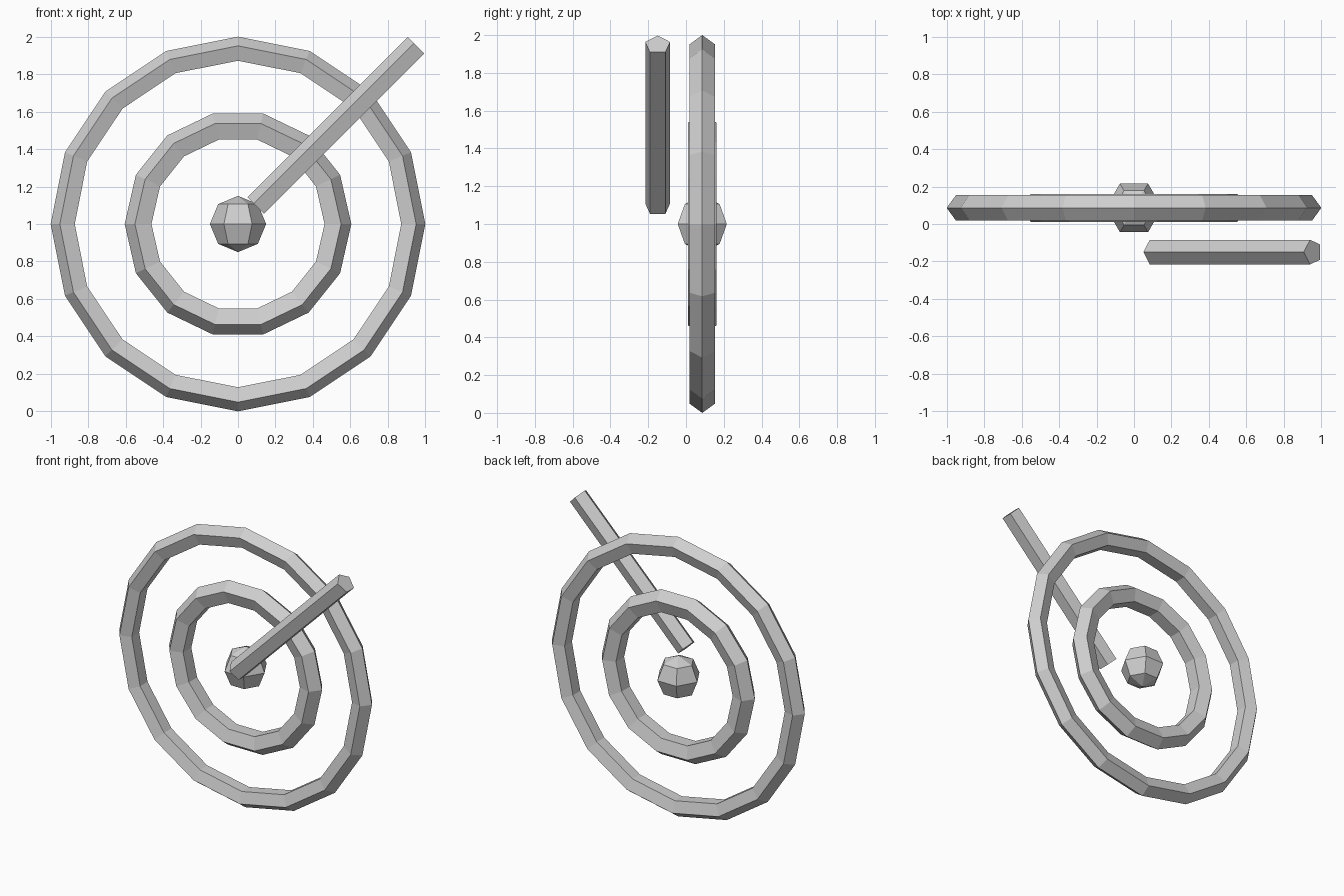
import bpy
from math import radians
from mathutils import Matrix, Vector

cube = bpy.data.objects.get("Cube")
if cube:
    bpy.data.objects.remove(cube, do_unlink=True)

# Single plain grey
grey = bpy.data.materials.new("light_grey")
grey.use_nodes = True
colour = (0.62, 0.62, 0.62, 1)
grey.diffuse_color = colour
grey.node_tree.nodes["Principled BSDF"].inputs["Base Color"].default_value = colour

HUB = Vector((0, 0.086, 1))


def finish(name):
    obj = bpy.context.object
    obj.name = name
    obj.data.materials.append(grey)
    return obj


def ring(name, segments, outer, tube):
    """Upright ring with a five-sided tube whose ridge points outwards."""
    bpy.ops.mesh.primitive_torus_add(
        major_segments=segments, minor_segments=5,
        major_radius=outer - tube, minor_radius=tube,
        location=HUB, rotation=(radians(90), 0, 0))
    return finish(name)


# Concentric rings
ring("outer_ring", 16, 1.0, 0.071)
ring("inner_ring", 14, 0.605, 0.079)

# Centre ball, with a flat side to the front
bpy.ops.mesh.primitive_uv_sphere_add(
    segments=6, ring_count=4, radius=0.15,
    location=HUB, rotation=(0, 0, radians(30)))
finish("centre_ball")

# Diagonal five-sided rod in front, ridge facing up and to the side
bpy.ops.mesh.primitive_cylinder_add(vertices=5, radius=0.069, depth=1.21)
rod = finish("diagonal_rod")
ridge = Vector((-1, 0, 1)).normalized()
axis = Vector((1, 0, 1)).normalized()
turn = Matrix((ridge.cross(axis), ridge, axis)).transposed().to_4x4()
rod.matrix_world = Matrix.Translation((0.527, -0.15, 1.521)) @ turn
